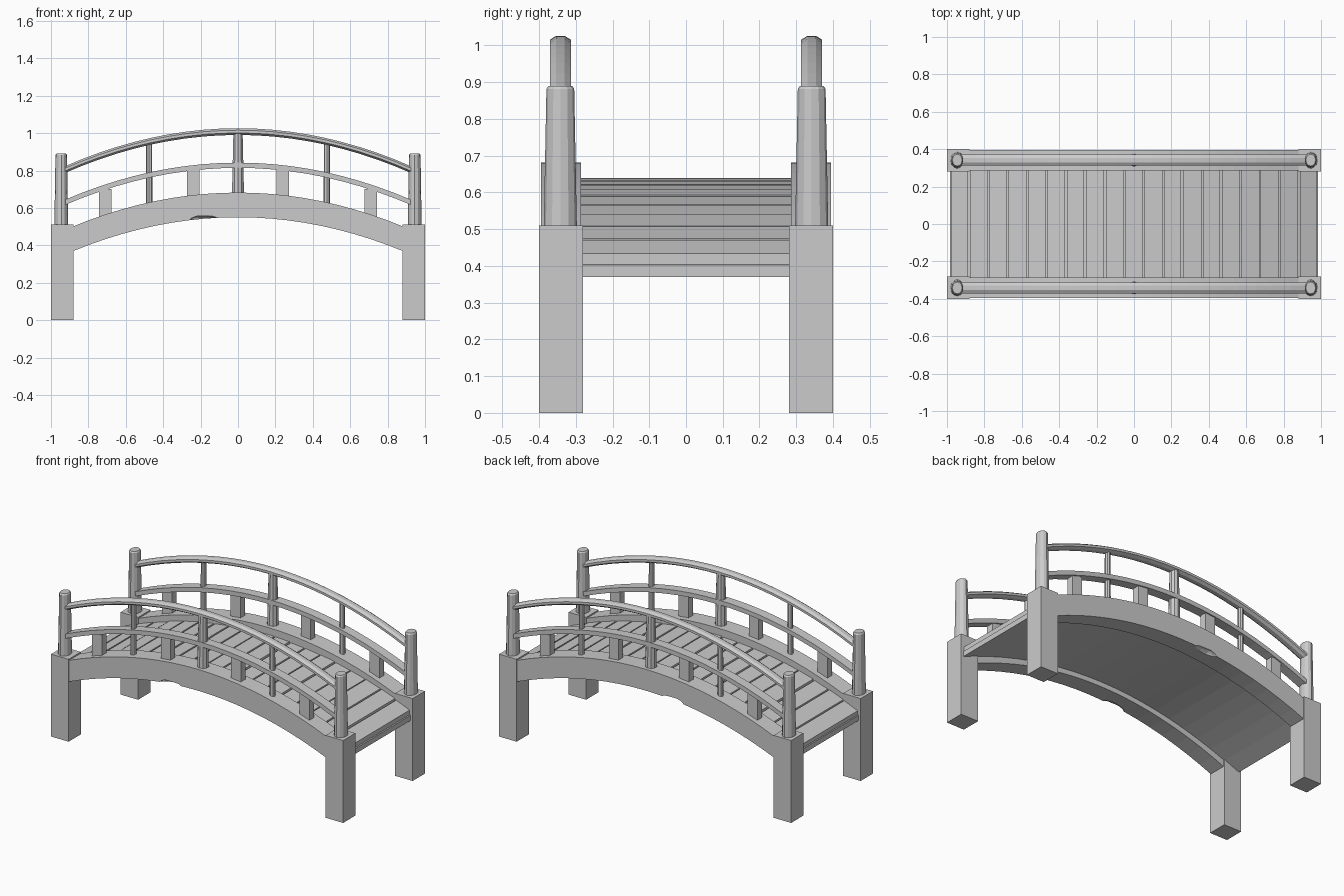
import bpy, bmesh, math, random
from mathutils import Matrix

if "Cube" in bpy.data.objects:
    bpy.data.objects.remove(bpy.data.objects["Cube"])

random.seed(4)
YC = 0.342  # centre line of each railing


def curve(top, end, half):
    """Parabolic arch height: top at x=0, end at x=half."""
    return lambda x: top - (top - end) * (x / half) ** 2


def finish(name, bm, mirror_x=False, mirror_y=True):
    bmesh.ops.recalc_face_normals(bm, faces=bm.faces)
    me = bpy.data.meshes.new(name)
    bm.to_mesh(me)
    bm.free()
    ob = bpy.data.objects.new(name, me)
    bpy.context.collection.objects.link(ob)
    if mirror_x or mirror_y:
        m = ob.modifiers.new("Mirror", 'MIRROR')
        m.use_axis = (mirror_x, mirror_y, False)
        m.use_mirror_merge = False
    return ob


def sweep(bm, section, height, x0, x1, n):
    """Carry a (y, z) section along the arch from x0 to x1."""
    rings = []
    for i in range(n + 1):
        x = x0 + (x1 - x0) * i / n
        rings.append([bm.verts.new((x, y, height(x) + z)) for y, z in section])
    k = len(section)
    for a, b in zip(rings, rings[1:]):
        for j in range(k):
            bm.faces.new((a[j], a[(j + 1) % k], b[(j + 1) % k], b[j]))
    bm.faces.new(rings[0])
    bm.faces.new(rings[-1])


def rect(y0, y1, z0, z1):
    return [(y0, z0), (y1, z0), (y1, z1), (y0, z1)]


def box(bm, x0, x1, y0, y1, z0, z1):
    sweep(bm, rect(y0, y1, z0, z1), lambda x: 0, x0, x1, 1)


def post(bm, x, y, r0, r1, z0, z1, sides, stretch=1.0):
    """Tapered round post, optionally wider in y."""
    m = Matrix.Translation((x, y, (z0 + z1) / 2)) @ Matrix.Diagonal((1, stretch, 1, 1))
    bmesh.ops.create_cone(bm, cap_ends=True, segments=sides, radius1=r0,
                          radius2=r1, depth=z1 - z0, matrix=m)


beam_top = curve(0.68, 0.51, 0.88)
beam_low = curve(0.55, 0.37, 0.88)
upper = curve(1.008, 0.807, 0.92)
lower = curve(0.828, 0.632, 0.92)
deck = curve(0.58, 0.37, 0.985)

# Square legs
bm = bmesh.new()
box(bm, 0.88, 1.0, 0.28, 0.40, 0, 0.51)
finish("leg", bm, mirror_x=True)

# Arched side beams
bm = bmesh.new()
sweep(bm, rect(0.286, 0.395, 0, 0.132), beam_low, -0.89, 0.89, 20)
beam = finish("side_beam", bm)

# Worn notch on the lower outer edge of the beams
bm = bmesh.new()
bmesh.ops.create_icosphere(bm, subdivisions=2, radius=1)
for v in bm.verts:
    v.co *= random.uniform(0.85, 1.1)
bmesh.ops.transform(bm, verts=bm.verts, matrix=Matrix.Translation(
    (-0.18, 0.40, 0.53)) @ Matrix.Diagonal((0.085, 0.035, 0.03, 1)))
chip = finish("chip_cutter", bm, mirror_y=False)
chip.hide_render = True
chip.hide_viewport = True
cut = beam.modifiers.new("Chip", 'BOOLEAN')
cut.operation = 'DIFFERENCE'
cut.object = chip
beam.modifiers.move(1, 0)

# Smooth deck base under the planks
bm = bmesh.new()
sweep(bm, rect(-0.288, 0.288, 0, 0.032), deck, -0.985, 0.985, 20)
finish("deck_base", bm, mirror_y=False)

# Cross planks with narrow gaps and slightly uneven heights
bm = bmesh.new()
count = 19
step = 1.97 / count
for i in range(count):
    x0 = -0.985 + i * step
    gap = random.uniform(0.003, 0.007)
    top = 0.058 + random.uniform(-0.004, 0.003)
    sweep(bm, rect(-0.288, 0.288, 0.025, top), deck, x0 + gap, x0 + step - gap, 1)
finish("deck_planks", bm, mirror_y=False)

# Corner posts with a small bevelled top
bm = bmesh.new()
post(bm, 0.945, YC, 0.037, 0.031, 0.50, 0.882, 12, 1.22)
post(bm, 0.945, YC, 0.031, 0.026, 0.882, 0.89, 12, 1.22)
finish("corner_post", bm, mirror_x=True)

# Rounded upper rail
bm = bmesh.new()
section = [(YC + 0.031 * math.cos(a), 0.018 * math.sin(a) / math.cos(math.pi / 8))
           for a in [math.pi / 8 + k * math.pi / 4 for k in range(8)]]
sweep(bm, section, upper, -0.93, 0.93, 20)
finish("upper_rail", bm)

# Flat lower rail
bm = bmesh.new()
sweep(bm, rect(YC - 0.03, YC + 0.03, -0.014, 0.014), lower, -0.93, 0.93, 20)
finish("lower_rail", bm)

# Thick centre post
bm = bmesh.new()
post(bm, 0, YC, 0.034, 0.026, 0.67, 1.0, 10)
finish("centre_post", bm)

# Thin balusters reaching the upper rail
bm = bmesh.new()
post(bm, 0.475, YC, 0.017, 0.016, beam_top(0.475) - 0.02, upper(0.475), 8)
finish("thin_baluster", bm, mirror_x=True)

# Short blocks between beam and lower rail
bm = bmesh.new()
for x in (0.24, 0.71):
    box(bm, x - 0.034, x + 0.034, YC - 0.022, YC + 0.022,
        beam_top(x) - 0.03, lower(x + 0.034))
finish("rail_block", bm, mirror_x=True)
